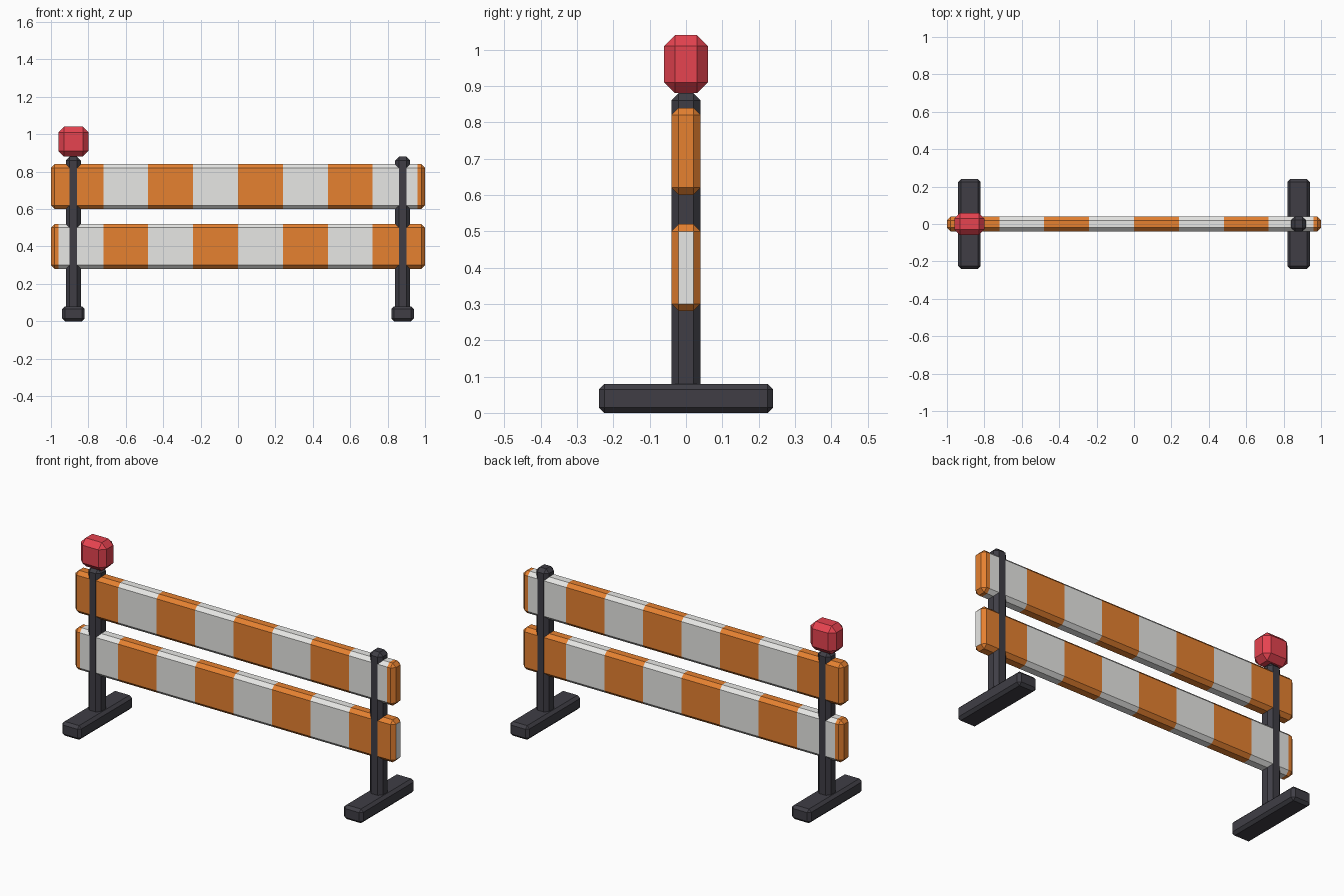
import bpy
import bmesh
import math
from mathutils import Matrix, Vector

cube = bpy.data.objects.get("Cube")
if cube:
    bpy.data.objects.remove(cube, do_unlink=True)


def make_material(name, rgb):
    mat = bpy.data.materials.new(name)
    mat.use_nodes = True
    color = (*rgb, 1.0)
    mat.diffuse_color = color
    mat.node_tree.nodes["Principled BSDF"].inputs["Base Color"].default_value = color
    return mat


orange = make_material("orange paint", (0.79, 0.22, 0.03))
white = make_material("white paint", (0.80, 0.80, 0.78))
dark = make_material("dark metal", (0.05, 0.048, 0.06))
red = make_material("red lamp", (0.79, 0.056, 0.08))


def chamfered_box(size, center, bevel):
    """Box with single flat chamfers on every edge, as a bmesh."""
    bm = bmesh.new()
    bmesh.ops.create_cube(bm, size=1.0)
    bmesh.ops.scale(bm, vec=Vector(size), verts=bm.verts)
    bmesh.ops.bevel(bm, geom=bm.edges[:], offset=bevel, offset_type='OFFSET',
                    segments=1, profile=0.5, affect='EDGES')
    bmesh.ops.transform(bm, matrix=Matrix.Translation(center), verts=bm.verts)
    return bm


def finish(bm, name, materials):
    bm.normal_update()
    mesh = bpy.data.meshes.new(name)
    bm.to_mesh(mesh)
    bm.free()
    for mat in materials:
        mesh.materials.append(mat)
    obj = bpy.data.objects.new(name, mesh)
    bpy.context.collection.objects.link(obj)
    return obj


# Striped boards: cut at every stripe edge, then coloured alternately
STRIPE = 0.24


def striped_board(name, z, orange_parity, white_left_cap):
    bm = chamfered_box((2.0, 0.08, 0.24), (0, 0, z), 0.02)
    for k in range(-4, 5):
        bmesh.ops.bisect_plane(bm, geom=bm.verts[:] + bm.edges[:] + bm.faces[:],
                               plane_co=(k * STRIPE, 0, 0), plane_no=(1, 0, 0))
    bm.normal_update()
    for face in bm.faces:
        x = face.calc_center_median().x
        is_orange = math.floor(x / STRIPE) % 2 == orange_parity
        if abs(x) > 4 * STRIPE:
            is_orange = not (white_left_cap and face.normal.x > 0.9)
        face.material_index = 0 if is_orange else 1
    finish(bm, name, [orange, white])


striped_board("upper_board", 0.72, 0, False)
striped_board("lower_board", 0.40, 1, True)

# Posts and feet on both sides
for side, sign in (("left", 1), ("right", -1)):
    x = 0.88 * sign
    finish(chamfered_box((0.08, 0.081, 0.86), (x, 0, 0.45), 0.02),
           side + "_post", [dark])
    finish(chamfered_box((0.12, 0.48, 0.08), (x, 0, 0.04), 0.015),
           side + "_foot", [dark])

# Warning lamp on the right post
finish(chamfered_box((0.16, 0.12, 0.16), (-0.88, 0, 0.96), 0.03),
       "warning_lamp", [red])
